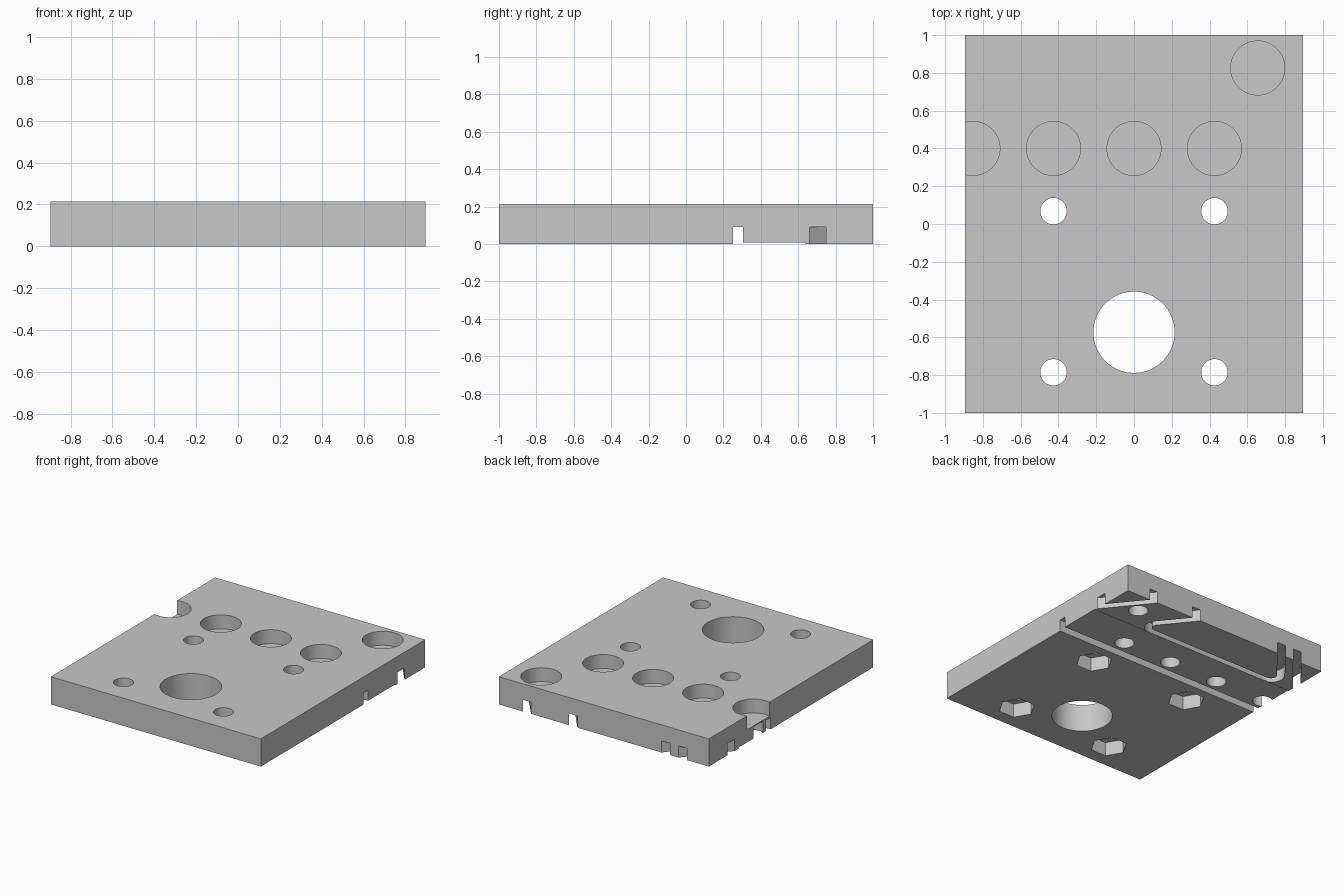
import bpy, bmesh, math
from mathutils import Vector

cube = bpy.data.objects.get("Cube")
if cube:
    bpy.data.objects.remove(cube, do_unlink=True)

W, L, H = 1.79, 2.0, 0.213      # plate size
GROOVE_W, GROOVE_Z = 0.055, 0.09  # cable groove width and depth
UNDER = -0.05                   # cutters start below the plate

grey = bpy.data.materials.new("plain grey")
grey.use_nodes = True
grey.diffuse_color = (0.58, 0.58, 0.58, 1)
grey.node_tree.nodes["Principled BSDF"].inputs["Base Color"].default_value = grey.diffuse_color


def prism(name, outline, z0, z1):
    """Extrude a flat outline from z0 to z1."""
    bm = bmesh.new()
    base = bm.faces.new([bm.verts.new((p[0], p[1], z0)) for p in outline])
    top = bmesh.ops.extrude_face_region(bm, geom=[base])["geom"]
    bmesh.ops.translate(bm, vec=(0, 0, z1 - z0),
                        verts=[g for g in top if isinstance(g, bmesh.types.BMVert)])
    bmesh.ops.recalc_face_normals(bm, faces=bm.faces)
    mesh = bpy.data.meshes.new(name)
    bm.to_mesh(mesh)
    bm.free()
    mesh.materials.append(grey)
    obj = bpy.data.objects.new(name, mesh)
    bpy.context.collection.objects.link(obj)
    return obj


def box(x0, x1, y0, y1):
    return [(x0, y0), (x1, y0), (x1, y1), (x0, y1)]


def ring(x, y, r, n=64):
    return [(x + r * math.cos(math.tau * i / n), y + r * math.sin(math.tau * i / n))
            for i in range(n)]


def fillet(a, corner, b, r, n=12):
    """Points of an arc that rounds a corner between two lines."""
    a, c, b = Vector(a), Vector(corner), Vector(b)
    u, v = (a - c).normalized(), (b - c).normalized()
    half = u.angle(v) / 2
    centre = c + (u + v).normalized() * (r / math.sin(half))
    start = c + u * (r / math.tan(half)) - centre
    end = c + v * (r / math.tan(half)) - centre
    turn = start.angle_signed(end)
    a0 = math.atan2(start.y, start.x)
    return [centre + Vector((math.cos(a0 - turn * i / n), math.sin(a0 - turn * i / n))) * r
            for i in range(n + 1)]


def strip(path, width):
    """Outline of a band of constant width along a path."""
    pts = [Vector(p) for p in path]
    left, right = [], []
    for i, p in enumerate(pts):
        d = (pts[min(i + 1, len(pts) - 1)] - pts[max(i - 1, 0)]).normalized()
        n = Vector((-d.y, d.x)) * width / 2
        left.append(p + n)
        right.append(p - n)
    return left + right[::-1]


plate = prism("mounting_plate", box(-W / 2, W / 2, -L / 2, L / 2), 0, H)
cutters = []


def cut(outline, z0, z1):
    cutters.append(prism("cutter", outline, z0, z1))


# Large round opening
cut(ring(0, -0.573, 0.215, 96), UNDER, 0.3)

# Bolt holes with hexagonal nut pockets underneath
for x in (-0.426, 0.426):
    for y in (0.068, -0.785):
        cut(ring(x, y, 0.07), UNDER, 0.3)
        cut(ring(x, y, 0.131, 6), UNDER, 0.107)

# Screw head recesses above blind holes, with a thin web between
for x, y in [(-0.853, 0.4), (-0.426, 0.4), (0, 0.4), (0.426, 0.4), (0.655, 0.826)]:
    cut(ring(x, y, 0.143), 0.106, 0.3)
    cut(ring(x, y, 0.07), UNDER, 0.097)

# Straight groove and shallow relief band across the underside
cut(box(-1, 1, 0.25, 0.305), UNDER, GROOVE_Z)
cut(box(-1, 1, 0.29, 0.64), UNDER, 0.008)

# Diagonal grooves across the two back corners
for side, x_back in ((1, 0.655), (-1, -0.672)):
    a, b = Vector((x_back, 1)), Vector((side * 0.895, 0.705 if side > 0 else 0.73))
    d = (b - a) * 0.4
    cut(strip([a - d, b + d], GROOVE_W), UNDER, GROOVE_Z)

# Loop groove with rounded ends, open at the back
right_end, left_end = (0.1, 1.197), (-0.367, 1.197)
right_corner, left_corner = (0.536, 0.66), (-0.803, 0.66)
loop = [right_end]
loop += fillet(right_end, right_corner, left_corner, 0.07)
loop += fillet(right_corner, left_corner, left_end, 0.07)
loop.append(left_end)
cut(strip(loop, GROOVE_W), UNDER, GROOVE_Z)

# Apply the cuts and drop the cutters
for c in cutters:
    c.hide_render = True
    mod = plate.modifiers.new("cut", "BOOLEAN")
    mod.operation = "DIFFERENCE"
    mod.solver = "EXACT"
    mod.object = c
bpy.context.view_layer.update()
graph = bpy.context.evaluated_depsgraph_get()
result = bpy.data.meshes.new_from_object(plate.evaluated_get(graph))
plate.modifiers.clear()
plate.data = result
for c in cutters:
    bpy.data.objects.remove(c, do_unlink=True)

# Smooth round walls, sharp edges
for o in bpy.context.selected_objects:
    o.select_set(False)
plate.select_set(True)
bpy.context.view_layer.objects.active = plate
bpy.ops.object.shade_smooth_by_angle(angle=math.radians(25))
